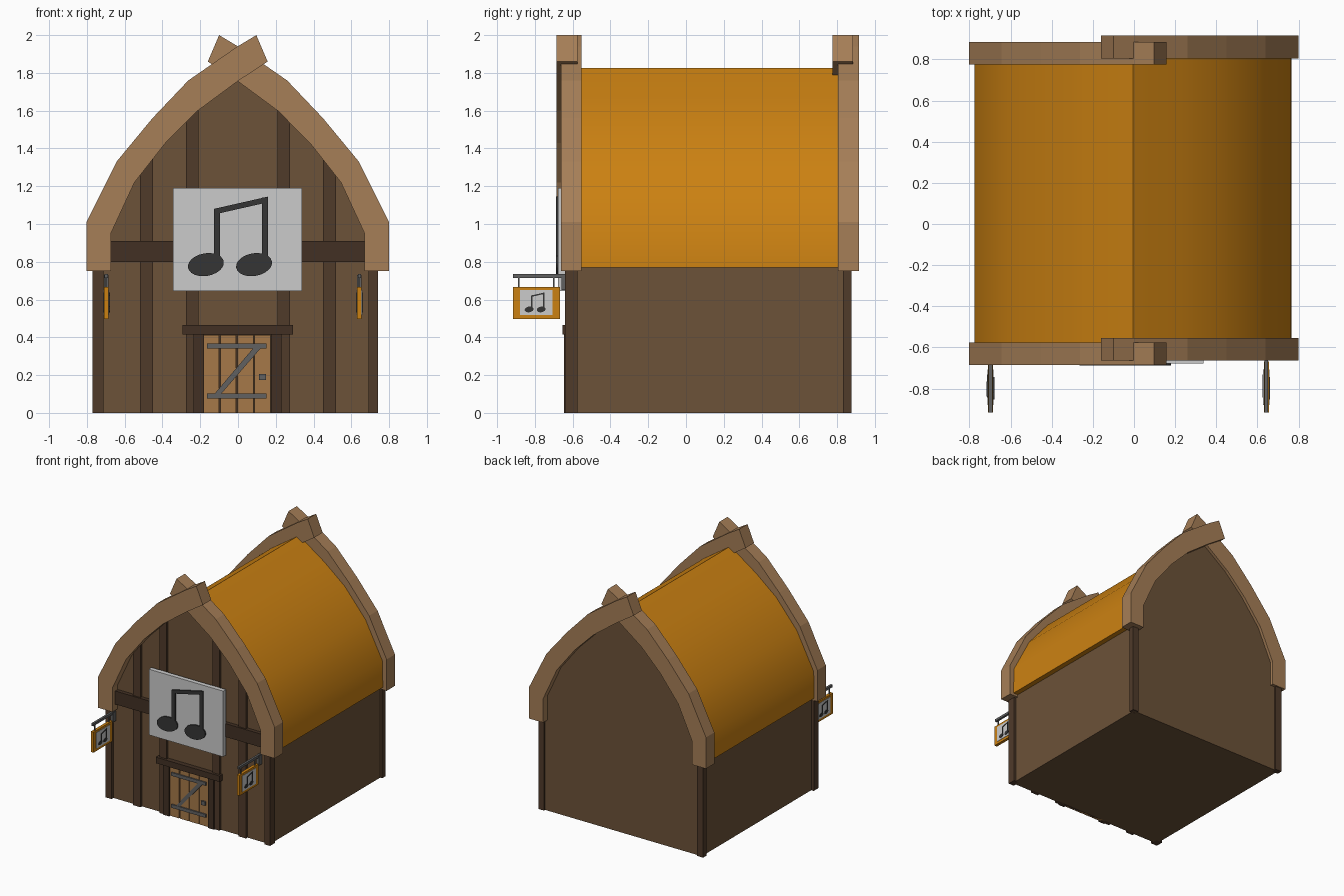
import bpy, bmesh
from math import cos, sin, pi, radians
from mathutils import Matrix

if "Cube" in bpy.data.objects:
    bpy.data.objects.remove(bpy.data.objects["Cube"])


def material(name, r, g, b):
    m = bpy.data.materials.new(name)
    m.diffuse_color = (r, g, b, 1)
    m.use_nodes = True
    m.node_tree.nodes["Principled BSDF"].inputs["Base Color"].default_value = m.diffuse_color
    return m


WALL = material("wall_brown", .15, .085, .04)
TIMBER = material("dark_timber", .08, .043, .023)
LINTEL = material("darkest_timber", .055, .03, .017)
BEAM = material("light_timber", .38, .21, .095)
ROOF = material("roof_orange", .60, .22, .006)
DOOR = material("door_wood", .38, .19, .065)
METAL = material("iron", .12, .12, .12)
PANEL = material("panel_grey", .55, .55, .55)
INK = material("note_dark", .035, .035, .035)


def prism(name, pts, y0, y1, mat, matrix=Matrix()):
    """Extrude an (x, z) outline from y0 to y1."""
    bm = bmesh.new()
    f = bm.faces.new([bm.verts.new((x, y0, z)) for x, z in pts])
    ext = bmesh.ops.extrude_face_region(bm, geom=[f])["geom"]
    bmesh.ops.translate(bm, vec=(0, y1 - y0, 0),
                        verts=[v for v in ext if isinstance(v, bmesh.types.BMVert)])
    bmesh.ops.recalc_face_normals(bm, faces=bm.faces)
    bm.transform(matrix)
    me = bpy.data.meshes.new(name)
    bm.to_mesh(me)
    bm.free()
    me.materials.append(mat)
    ob = bpy.data.objects.new(name, me)
    bpy.context.collection.objects.link(ob)
    return ob


def box(name, x0, x1, y0, y1, z0, z1, mat, matrix=Matrix()):
    return prism(name, [(x0, z0), (x1, z0), (x1, z1), (x0, z1)], y0, y1, mat, matrix)


def arch(half, dx=0):
    """Mirror a right-hand half outline (bottom to apex) into a full one."""
    return [(x + dx, z) for x, z in half] + [(dx - x, z) for x, z in half[-2::-1]]


def note(name, cx, cz, s, y0, y1, matrix=Matrix()):
    """Pair of joined music notes, measured around the middle of the big panel."""
    def at(pts):
        return [(cx + s * x, cz + s * z) for x, z in pts]
    for side, hx, top in (("left", -.125, .15), ("right", .13, .21)):
        t = radians(10)
        head = []
        for i in range(24):
            a = 2 * pi * i / 24
            u, v = .096 * cos(a), .06 * sin(a)
            head.append((hx + u * cos(t) - v * sin(t), -.145 + u * sin(t) + v * cos(t)))
        prism(f"{name}_{side}_head", at(head), y0, y1, INK, matrix)
        x = hx + .042
        prism(f"{name}_{side}_stem", at([(x, -.13), (x + .032, -.13), (x + .032, top), (x, top)]),
              y0, y1, INK, matrix)
    prism(f"{name}_bar", at([(-.083, .12), (.204, .185), (.204, .215), (-.083, .15)]),
          y0 - .0005, y1, INK, matrix)


# House body with arched gables
prism("house_body", arch([(.735, 0), (.735, .98), (.58, 1.26), (.40, 1.475), (.22, 1.63), (0, 1.785)],
                         -.012), -.615, .86, WALL)

# Curved roof shell
outer = [(.77, .77), (.765, .99), (.61, 1.29), (.42, 1.515), (.235, 1.665), (0, 1.825)]
inner = [(.715, .77), (.715, .97), (.565, 1.25), (.385, 1.465), (.21, 1.615), (0, 1.76)]
roof = prism("roof", arch(outer, -.004) + arch(inner, -.004)[::-1], -.60, .83, ROOF)
bpy.context.view_layer.objects.active = roof
roof.select_set(True)
bpy.ops.object.shade_smooth_by_angle(angle=radians(40))
roof.select_set(False)

# Crossing gable beams, the left one sitting slightly further forward
beam = [(.80, .75), (.80, 1.01), (.64, 1.33), (.45, 1.56), (.26, 1.76), (0, 1.94), (-.10, 2.0),
        (-.16, 1.86), (0, 1.755), (.21, 1.60), (.38, 1.43), (.545, 1.22), (.67, .95), (.67, .75)]
for end, yl, yr in (("front", -.685, -.663), ("back", .775, .805)):
    prism(f"{end}_right_gable_beam", beam, yr, yr + .11, BEAM)
    prism(f"{end}_left_gable_beam", [(-x - .003, z) for x, z in beam], yl, yl + .11, BEAM)

# Corner posts
for side, x0, x1 in (("left", -.77, -.712), ("right", .69, .742)):
    box(f"front_{side}_post", x0, x1, -.64, -.575, 0, .80, TIMBER)
    box(f"back_{side}_post", x0, x1, .83, .875, 0, .80, TIMBER)

# Timber framing on the front gable
for s in (-1, 1):
    for label, a, b, top in (("inner", .21, .275, 1.62), ("outer", .45, .518, 1.38)):
        box(f"front_{label}_stud", *sorted((s * a, s * b)), -.635, -.60, 0, top, TIMBER)
box("front_cross_beam", -.69, .69, -.648, -.60, .80, .91, LINTEL)

# Door frame
for s in (-1, 1):
    box("door_jamb", *sorted((s * .178 - .003, s * .232 - .003)), -.645, -.60, 0, .42, LINTEL)
box("door_lintel", -.295, .29, -.655, -.60, .415, .465, LINTEL)

# Door planks and ironwork
box("door_backing", -.185, .178, -.62, -.60, 0, .415, LINTEL)
for i in range(4):
    x = -.183 + i * .0905
    box("door_plank", x, x + .083, -.63, -.60, 0, .413, DOOR)
for z in (.075, .34):
    box("door_strap", -.165, .15, -.64, -.62, z, z + .028, METAL)
prism("door_diagonal_strap", [(-.125, .10), (-.09, .10), (.12, .342), (.08, .342)],
      -.638, -.62, METAL)
box("door_handle", .11, .147, -.645, -.62, .175, .207, METAL)

# Big music panel
box("music_panel", -.345, .338, -.677, -.64, .645, 1.19, PANEL)
note("music_panel_note", -.045, .93, 1, -.687, -.67)

# Hanging signs at both front corners
for side, cx in (("left", -.697), ("right", .643)):
    box(f"{side}_sign_arm", cx - .009, cx + .009, -.915, -.62, .715, .735, METAL)
    box(f"{side}_sign_wall_plate", cx - .012, cx + .012, -.66, -.62, .65, .73, METAL)
    for y in (-.885, -.70):
        box(f"{side}_sign_hanger", cx - .004, cx + .004, y - .004, y + .004, .66, .72, METAL)
    box(f"{side}_sign_board", cx - .012, cx + .012, -.915, -.668, .497, .667, ROOF)
    # Both faces of the sign carry a panel and a note
    for s in (1, -1):
        m = Matrix.Translation((cx, 0, 0)) @ Matrix.Rotation(s * pi / 2, 4, 'Z')
        u = -.793 * s
        box(f"{side}_sign_face", u - .087, u + .087, -.015, -.01, .518, .65, PANEL, m)
        note(f"{side}_sign_note", u - .012 + .006, .584, .25, -.0185, -.012, m)
